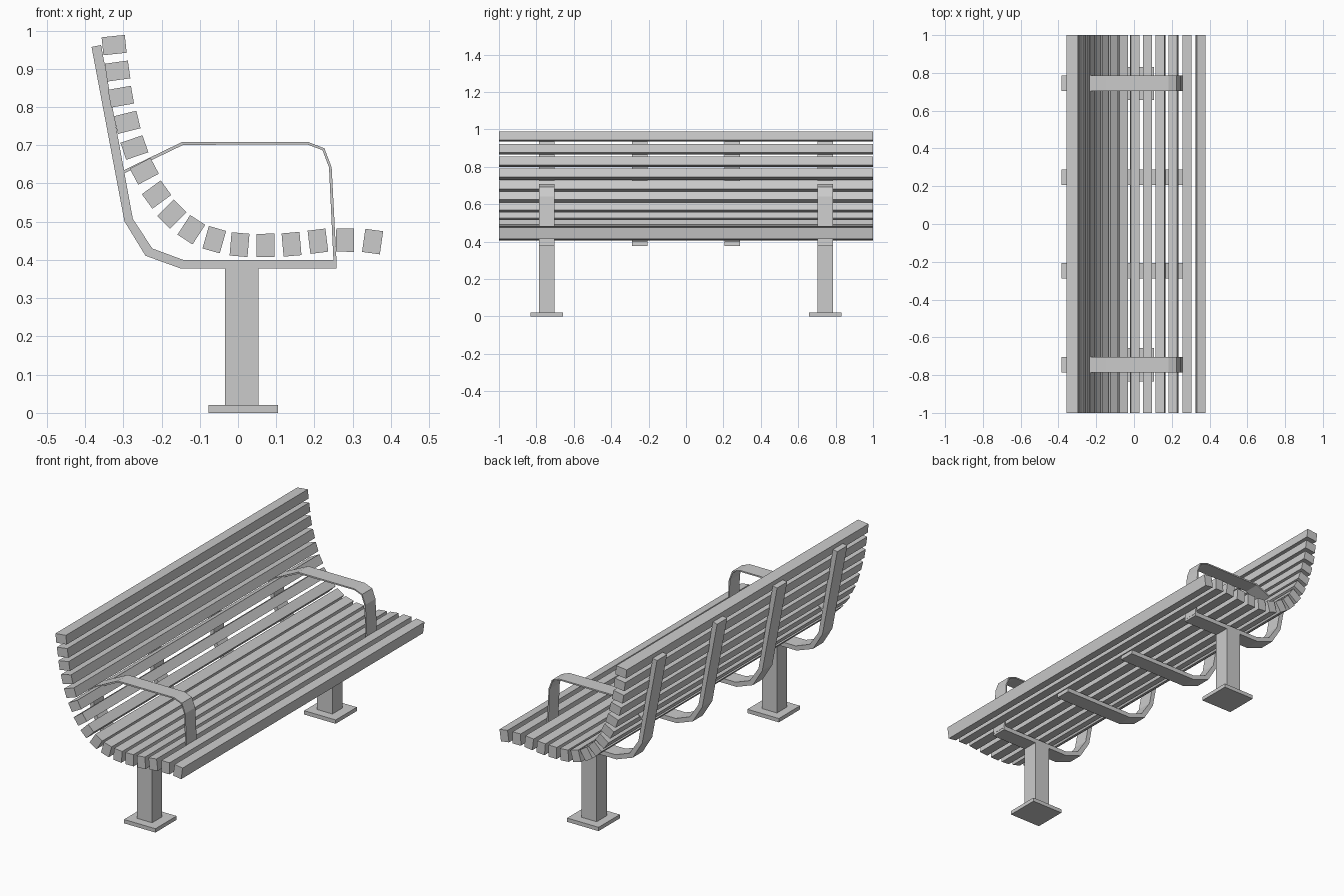
import bpy, bmesh
from math import radians
from mathutils import Matrix

if "Cube" in bpy.data.objects:
    bpy.data.objects.remove(bpy.data.objects["Cube"])


def extrude_profile(name, pts, y, width):
    """Solid with an (x, z) outline, centred on y."""
    bm = bmesh.new()
    face = bm.faces.new([bm.verts.new((px, y - width / 2, pz)) for px, pz in pts])
    ext = bmesh.ops.extrude_face_region(bm, geom=[face])
    verts = [v for v in ext["geom"] if isinstance(v, bmesh.types.BMVert)]
    bmesh.ops.translate(bm, verts=verts, vec=(0, width, 0))
    bmesh.ops.recalc_face_normals(bm, faces=bm.faces[:])
    return finish(name, bm)


def box(name, centre, size, tilt=0):
    """Box whose tilt turns local x towards z."""
    bm = bmesh.new()
    bmesh.ops.create_cube(bm, size=1)
    m = (Matrix.Translation(centre) @ Matrix.Rotation(radians(-tilt), 4, 'Y')
         @ Matrix.Diagonal((*size, 1)))
    bmesh.ops.transform(bm, matrix=m, verts=bm.verts[:])
    return finish(name, bm)


def finish(name, bm):
    mesh = bpy.data.meshes.new(name)
    bm.to_mesh(mesh)
    bm.free()
    ob = bpy.data.objects.new(name, mesh)
    bpy.context.collection.objects.link(ob)
    return ob


# Slats along the curved back and seat: x, z, tilt
slats = [
    (-.324, .962, 6), (-.315, .894, 8), (-.306, .827, 10), (-.290, .760, 14),
    (-.271, .694, 19), (-.245, .632, 28), (-.213, .571, 36), (-.173, .520, 45),
    (-.122, .479, 57), (-.062, .453, 74), (.004, .440, 85), (.072, .438, 91),
    (.140, .441, 95), (.209, .449, 97), (.280, .452, 89), (.352, .448, 82),
]
for i, (x, z, tilt) in enumerate(slats):
    box(f"slat_{i + 1}", (x, 0, z), (.061, 2, .047), tilt)

# Side outlines of the support brackets and armrests
bracket = [(-.383, .957), (-.297, .501), (-.242, .411), (-.148, .377), (.258, .377),
           (.256, .400), (-.143, .400), (-.224, .430), (-.275, .507), (-.358, .962)]
arm = [(-.300, .634), (-.145, .709), (.182, .709), (.226, .692), (.245, .642), (.258, .390),
       (.250, .390), (.238, .642), (.221, .687), (.181, .702), (-.143, .701), (-.297, .627)]

BAND = .083
for i, y in enumerate((-.745, -.248, .248, .745)):
    extrude_profile(f"bracket_{i + 1}", bracket, y, BAND)

# Armrests, posts and foot plates at both ends
for side, y in (("left", -.745), ("right", .745)):
    extrude_profile(f"armrest_{side}", arm, y, BAND)
    box(f"post_{side}", (.010, y, .21), (.088, BAND, .38))
    box(f"foot_plate_{side}", (.014, y, .01), (.182, .175, .02))
